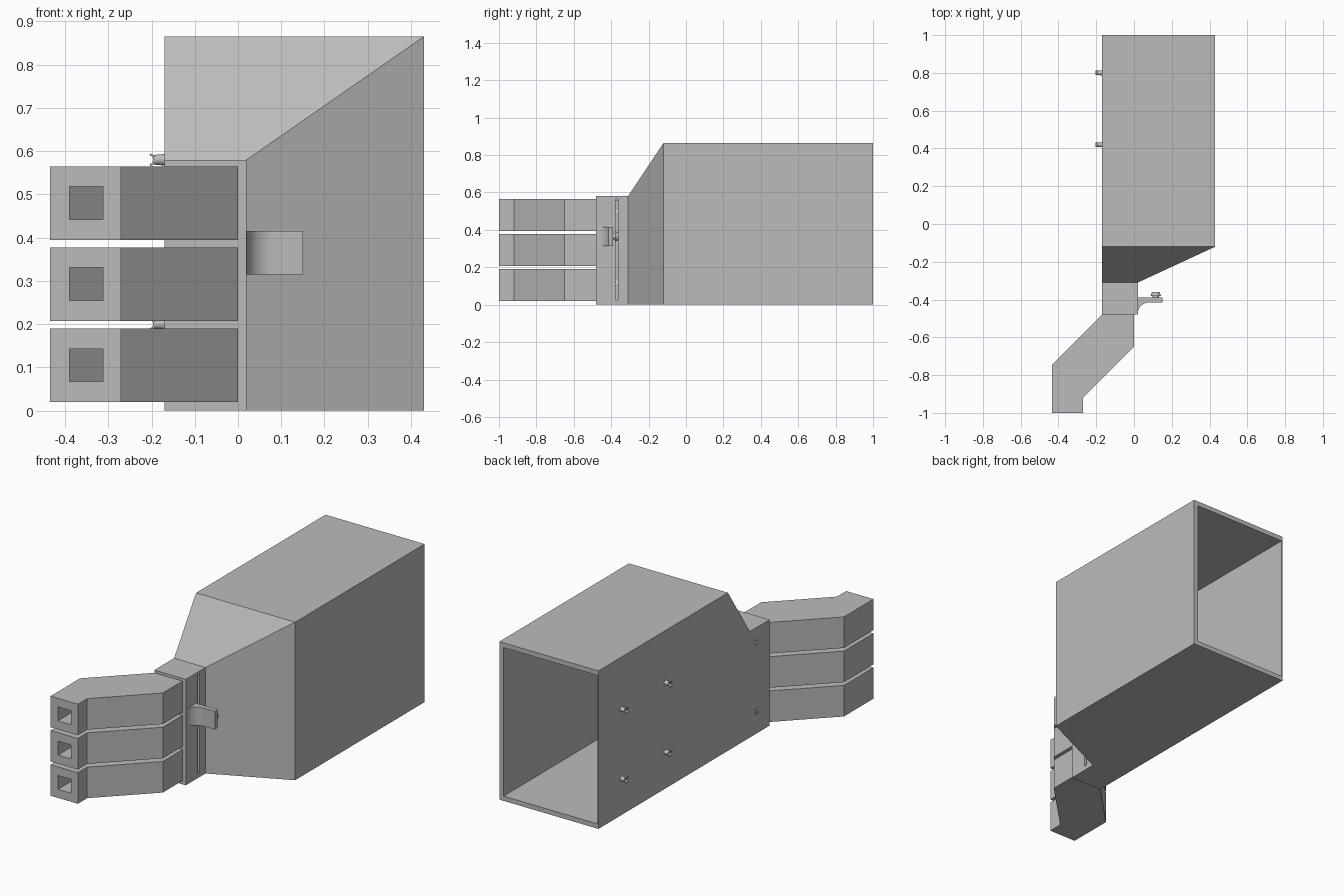
import bpy, bmesh, math
from mathutils import Vector, Matrix

cube = bpy.data.objects.get("Cube")
if cube:
    bpy.data.objects.remove(cube, do_unlink=True)

GREY = (0.5, 0.5, 0.5, 1)
mat = bpy.data.materials.new("plain grey")
mat.use_nodes = True
mat.diffuse_color = GREY
mat.node_tree.nodes["Principled BSDF"].inputs["Base Color"].default_value = GREY


def finish(name, bm):
    bmesh.ops.recalc_face_normals(bm, faces=bm.faces)
    mesh = bpy.data.meshes.new(name)
    bm.to_mesh(mesh)
    bm.free()
    mesh.materials.append(mat)
    ob = bpy.data.objects.new(name, mesh)
    bpy.context.collection.objects.link(ob)
    return ob


def prism(name, plan, z0, z1):
    """Extrude an x-y outline upward."""
    bm = bmesh.new()
    face = bm.faces.new([bm.verts.new((x, y, z0)) for x, y in plan])
    top = bmesh.ops.extrude_face_region(bm, geom=[face])["geom"]
    verts = [v for v in top if isinstance(v, bmesh.types.BMVert)]
    bmesh.ops.translate(bm, verts=verts, vec=(0, 0, z1 - z0))
    return finish(name, bm)


def box(name, centre, size, tilt=0):
    bm = bmesh.new()
    m = Matrix.Translation(centre) @ Matrix.Rotation(tilt, 4, "X") @ Matrix.Diagonal((*size, 1))
    bmesh.ops.create_cube(bm, size=1, matrix=m)
    return finish(name, bm)


def cone(name, base, tip, r1, r2):
    bm = bmesh.new()
    axis = Vector(tip) - Vector(base)
    m = Matrix.Translation((Vector(base) + Vector(tip)) / 2) @ axis.to_track_quat("Z", "Y").to_matrix().to_4x4()
    bmesh.ops.create_cone(bm, cap_ends=True, segments=24, radius1=r1, radius2=r2, depth=axis.length, matrix=m)
    return finish(name, bm)


def activate(ob):
    bpy.ops.object.select_all(action="DESELECT")
    ob.select_set(True)
    bpy.context.view_layer.objects.active = ob


def smooth(ob):
    activate(ob)
    bpy.ops.object.shade_smooth_by_angle(angle=math.radians(35))


def cut(ob, cutter):
    activate(ob)
    mod = ob.modifiers.new("cut", "BOOLEAN")
    mod.operation, mod.solver, mod.object = "DIFFERENCE", "EXACT", cutter
    bpy.ops.object.modifier_apply(modifier=mod.name)
    bpy.data.objects.remove(cutter, do_unlink=True)


# Hollow duct: outer skin from rear to front, then inner skin back to the rear
LEFT, WALL, THIN = -0.17, 0.026, 0.005
sections = [(1, 0.43, 0.865), (-0.12, 0.43, 0.865), (-0.31, 0.02, 0.58), (-0.48, 0.02, 0.58)]
bm = bmesh.new()


def ring(y, x0, x1, z0, z1):
    return [bm.verts.new(p) for p in ((x0, y, z0), (x1, y, z0), (x1, y, z1), (x0, y, z1))]


outer = [ring(y, LEFT, x, 0, z) for y, x, z in sections]
inner = [ring(y + (WALL if y == -0.48 else 0), LEFT + THIN, x - WALL, WALL, z - WALL) for y, x, z in sections]
loops = outer[::-1] + inner
for a, b in zip(loops, loops[1:]):
    for i in range(4):
        j = (i + 1) % 4
        bm.faces.new((a[i], a[j], b[j], b[i]))
bm.faces.new(outer[-1])
bm.faces.new(inner[-1])
duct = finish("duct_housing", bm)

# Tall slot in the neck
cut(duct, box("slot_cutter", (0.01, -0.37, 0.295), (0.08, 0.014, 0.54)))

# Small cross-shaped openings in the thin wall
for z in (0.12, 0.5):
    for tilt in (45, -45):
        cut(duct, box("cross_cutter", (LEFT, -0.365, z), (0.03, 0.006, 0.045), math.radians(tilt)))

# Three bent nozzles, each with a square channel through to the duct
nozzle_plan = [(-0.435, -1), (-0.27, -1), (-0.27, -0.92), (0, -0.65),
               (0, -0.48), (-0.17, -0.48), (-0.435, -0.745)]
channel_plan = [(-0.39, -1.05), (-0.312, -1.05), (-0.312, -0.9), (-0.045, -0.632),
                (-0.045, -0.44), (-0.125, -0.44), (-0.125, -0.499), (-0.39, -0.764)]
for i, name in enumerate(("lower", "middle", "upper")):
    z = 0.105 + i * 0.1875
    nozzle = prism(name + "_nozzle", nozzle_plan, z - 0.085, z + 0.085)
    for part in (nozzle, duct):
        cut(part, prism("channel_cutter", channel_plan, z - 0.038, z + 0.038))

# Curved side tab with a tapered knob
fillet = [(0.08 - 0.06 * math.cos(t), -0.475 + 0.06 * math.sin(t))
          for t in (math.pi / 2 * k / 10 for k in range(11))]
tab = prism("side_tab", [(0.02, -0.39)] + fillet + [(0.15, -0.415), (0.15, -0.39)], 0.315, 0.415)
smooth(tab)
smooth(cone("knob_stem", (0.115, -0.395, 0.365), (0.115, -0.375, 0.365), 0.017, 0.017))
smooth(cone("knob_head", (0.115, -0.38, 0.365), (0.115, -0.36, 0.365), 0.027, 0.02))

# Small open hooks on the flat side: a stub and a curled strip
for y in (0.42, 0.8):
    for z in (0.2, 0.58):
        smooth(cone("hook_stub", (-0.165, y, z), (-0.195, y, z), 0.014, 0.011))
        bm = bmesh.new()
        angles = [math.radians(-80 + 16 * k) for k in range(11)]
        arcs = [[(-0.206 + r * math.cos(a), z + r * math.sin(a)) for a in angles] for r in (0.015, 0.01)]
        outline = arcs[0] + arcs[1][::-1]
        face = bm.faces.new([bm.verts.new((px, y - 0.012, pz)) for px, pz in outline])
        geom = bmesh.ops.extrude_face_region(bm, geom=[face])["geom"]
        verts = [v for v in geom if isinstance(v, bmesh.types.BMVert)]
        bmesh.ops.translate(bm, verts=verts, vec=(0, 0.024, 0))
        smooth(finish("hook_curl", bm))
